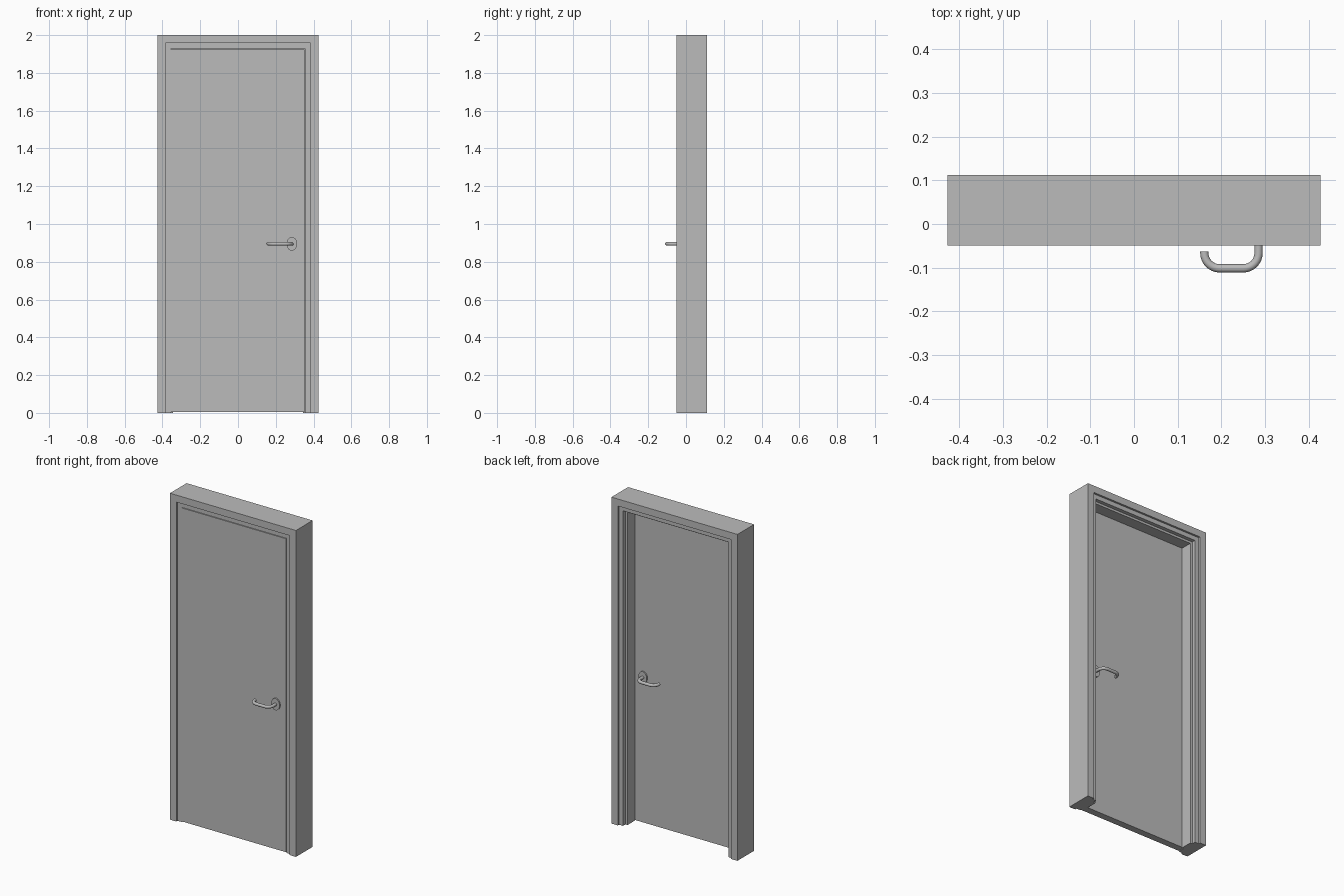
import bpy, bmesh, math
from mathutils import Vector

if "Cube" in bpy.data.objects:
    bpy.data.objects.remove(bpy.data.objects["Cube"])

grey = bpy.data.materials.new("plain_grey")
grey.diffuse_color = (0.5, 0.5, 0.5, 1)
grey.use_nodes = True
grey.node_tree.nodes["Principled BSDF"].inputs["Base Color"].default_value = grey.diffuse_color

FRONT, BACK = -0.049, 0.112      # faces of the frame
DOOR_F, DOOR_B = -0.037, 0.006   # faces of the door leaf
HX, HZ = 0.285, 0.895            # handle spindle


def finish(name, bm):
    bmesh.ops.recalc_face_normals(bm, faces=bm.faces)
    me = bpy.data.meshes.new(name)
    bm.to_mesh(me)
    bm.free()
    ob = bpy.data.objects.new(name, me)
    bpy.context.collection.objects.link(ob)
    me.materials.append(grey)
    return ob


def smooth(ob):
    bpy.ops.object.select_all(action='DESELECT')
    ob.select_set(True)
    bpy.context.view_layer.objects.active = ob
    bpy.ops.object.shade_smooth_by_angle(angle=math.radians(40))


# Frame: a rebated section swept up one side, across the head and down the other
# each point is (inset from the outer edge, y)
section = [(0, FRONT), (0.043, FRONT), (0.043, DOOR_F), (0.072, DOOR_F),
           (0.072, DOOR_B), (0.084, DOOR_B), (0.084, 0.077), (0.070, 0.077),
           (0.070, 0.100), (0.043, 0.100), (0.043, BACK), (0, BACK)]
bm = bmesh.new()
W, H = 0.427, 2.0
rings = []
for sx, top in ((-1, False), (-1, True), (1, True), (1, False)):
    rings.append([bm.verts.new((sx * (W - i), y, H - i if top else 0))
                  for i, y in section])
n = len(section)
for a, b in zip(rings, rings[1:]):
    for k in range(n):
        bm.faces.new((a[k], a[(k + 1) % n], b[(k + 1) % n], b[k]))
bm.faces.new(rings[0])
bm.faces.new(rings[-1])
finish("door_frame", bm)

# Door leaf, with a narrow gap to the frame on the lock side and the head
bm = bmesh.new()
bmesh.ops.create_cube(bm, size=1)
x0, x1, z0, z1 = -0.3545, 0.351, 0.004, 1.9245
for v in bm.verts:
    v.co = (x1 if v.co.x > 0 else x0,
            DOOR_B - 0.0005 if v.co.y > 0 else DOOR_F,
            z1 if v.co.z > 0 else z0)
finish("door_leaf", bm)


def lever_path():
    """Centre line of the lever as (x, distance out from the door)."""
    r, out = 0.035, 0.0645
    pts = [(HX, 0.0)]
    for k in range(9):
        a = math.radians(90 * k / 8)
        pts.append((HX - r + r * math.cos(a), out - r + r * math.sin(a)))
    for k in range(9):
        a = math.radians(90 + 90 * k / 8)
        pts.append((0.161 + r + r * math.cos(a), out - r + r * math.sin(a)))
    pts.append((0.161, 0.026))
    return [Vector(p) for p in pts]


def lever(name, y, d):
    bm = bmesh.new()
    path, rad, seg = lever_path(), 0.0095, 16
    rings = []
    for i, p in enumerate(path):
        t = (path[min(i + 1, len(path) - 1)] - path[max(i - 1, 0)]).normalized()
        nrm = Vector((-t.y, t.x))
        ring = []
        for k in range(seg):
            a = 2 * math.pi * k / seg
            q = p + nrm * rad * math.cos(a)
            ring.append(bm.verts.new((q.x, y + d * q.y, HZ + rad * math.sin(a))))
        rings.append(ring)
    for a, b in zip(rings, rings[1:]):
        for k in range(seg):
            bm.faces.new((a[k], a[(k + 1) % seg], b[(k + 1) % seg], b[k]))
    bm.faces.new(rings[0])
    bm.faces.new(rings[-1])
    smooth(finish(name, bm))


def rose(name, y, d):
    bm = bmesh.new()
    seg = 32
    loops = [[bm.verts.new((HX + 0.028 * math.cos(2 * math.pi * k / seg), yy,
                            HZ + 0.036 * math.sin(2 * math.pi * k / seg)))
              for k in range(seg)] for yy in (y, y + d * 0.008)]
    for k in range(seg):
        j = (k + 1) % seg
        bm.faces.new((loops[0][k], loops[0][j], loops[1][j], loops[1][k]))
    for lp in loops:
        bm.faces.new(lp)
    smooth(finish(name, bm))


# Lever and oval rose on both faces of the door
for side, y, d in (("front", DOOR_F, -1), ("back", DOOR_B - 0.0005, 1)):
    lever(side + "_lever", y, d)
    rose(side + "_rose", y, d)
